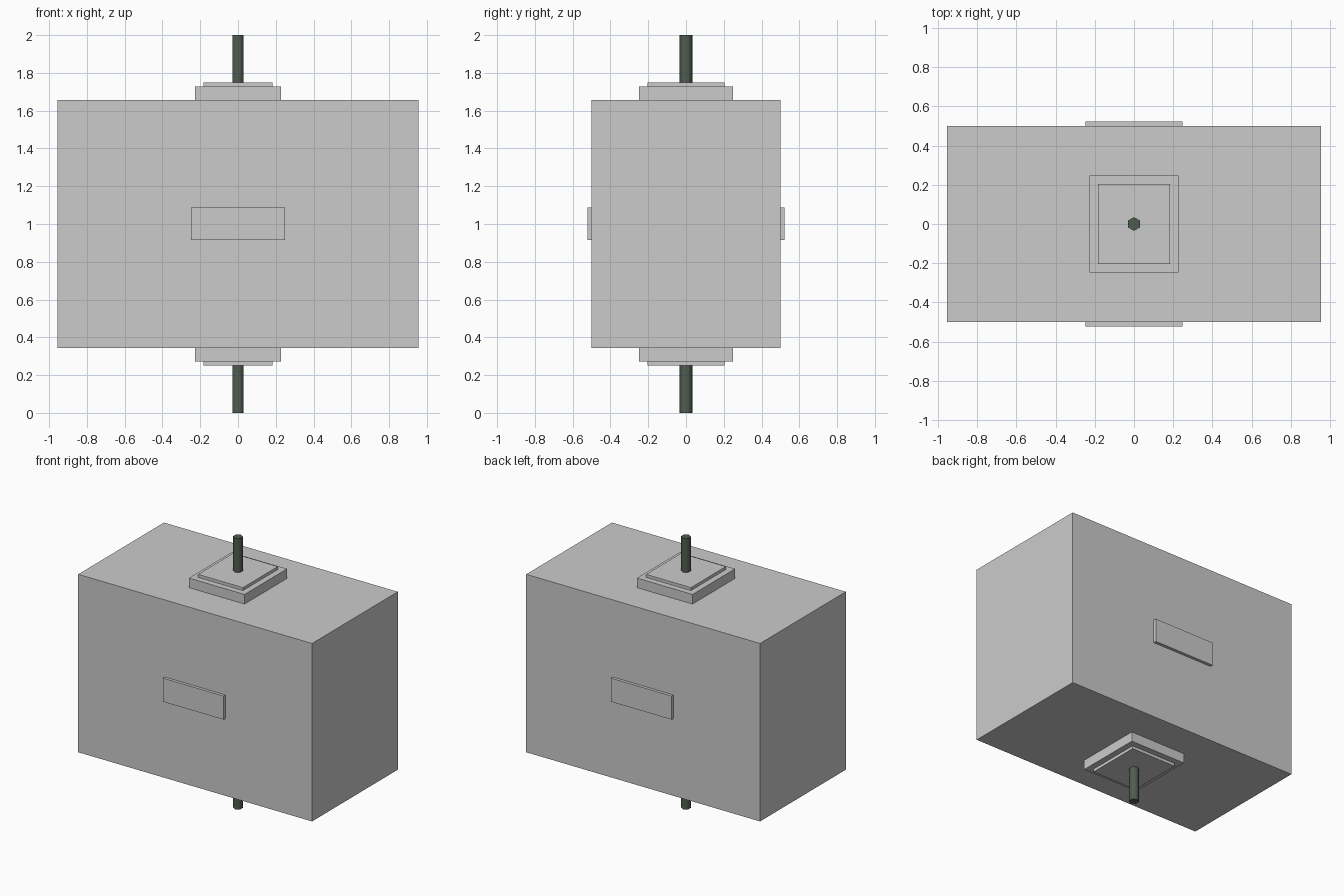
import bpy
import math

if "Cube" in bpy.data.objects:
    bpy.data.objects.remove(bpy.data.objects["Cube"])


def box(name, half_x, half_y, z0, z1, y=0.0):
    bpy.ops.mesh.primitive_cube_add(size=1, location=(0, y, (z0 + z1) / 2))
    ob = bpy.context.object
    ob.name = name
    ob.scale = (2 * half_x, 2 * half_y, z1 - z0)
    bpy.ops.object.transform_apply(location=True, rotation=False, scale=True)
    return ob


def mirror(ob, axis, centre):
    # Mirror the part across a plane through the body's centre
    pivot = bpy.data.objects.get("mirror_centre")
    if pivot is None:
        pivot = bpy.data.objects.new("mirror_centre", None)
        pivot.location = centre
        pivot.hide_render = True
        bpy.context.collection.objects.link(pivot)
        bpy.context.view_layer.update()
    mod = ob.modifiers.new("mirror", "MIRROR")
    mod.use_axis = [axis == i for i in range(3)]
    mod.mirror_object = pivot
    mod.use_mirror_merge = False


CENTRE = (0, 0, 1.0)

# Main block
box("body", 0.955, 0.5, 0.343, 1.657)

# Stepped collars above and below
mirror(box("collar", 0.227, 0.248, 1.657, 1.728), 2, CENTRE)
mirror(box("collar_cap", 0.183, 0.204, 1.728, 1.75), 2, CENTRE)

# Plates on the front and back
mirror(box("side_plate", 0.248, 0.011, 0.914, 1.088, y=-0.511), 1, CENTRE)

# Six-sided rod through the middle
bpy.ops.mesh.primitive_cylinder_add(vertices=6, radius=0.035, depth=2, location=CENTRE)
rod = bpy.context.object
rod.name = "rod"
bpy.ops.object.shade_smooth_by_angle(angle=math.radians(65))
mat = bpy.data.materials.new("dark_green")
mat.diffuse_color = (0.08, 0.11, 0.08, 1)
mat.use_nodes = True
mat.node_tree.nodes["Principled BSDF"].inputs["Base Color"].default_value = mat.diffuse_color
rod.data.materials.append(mat)
